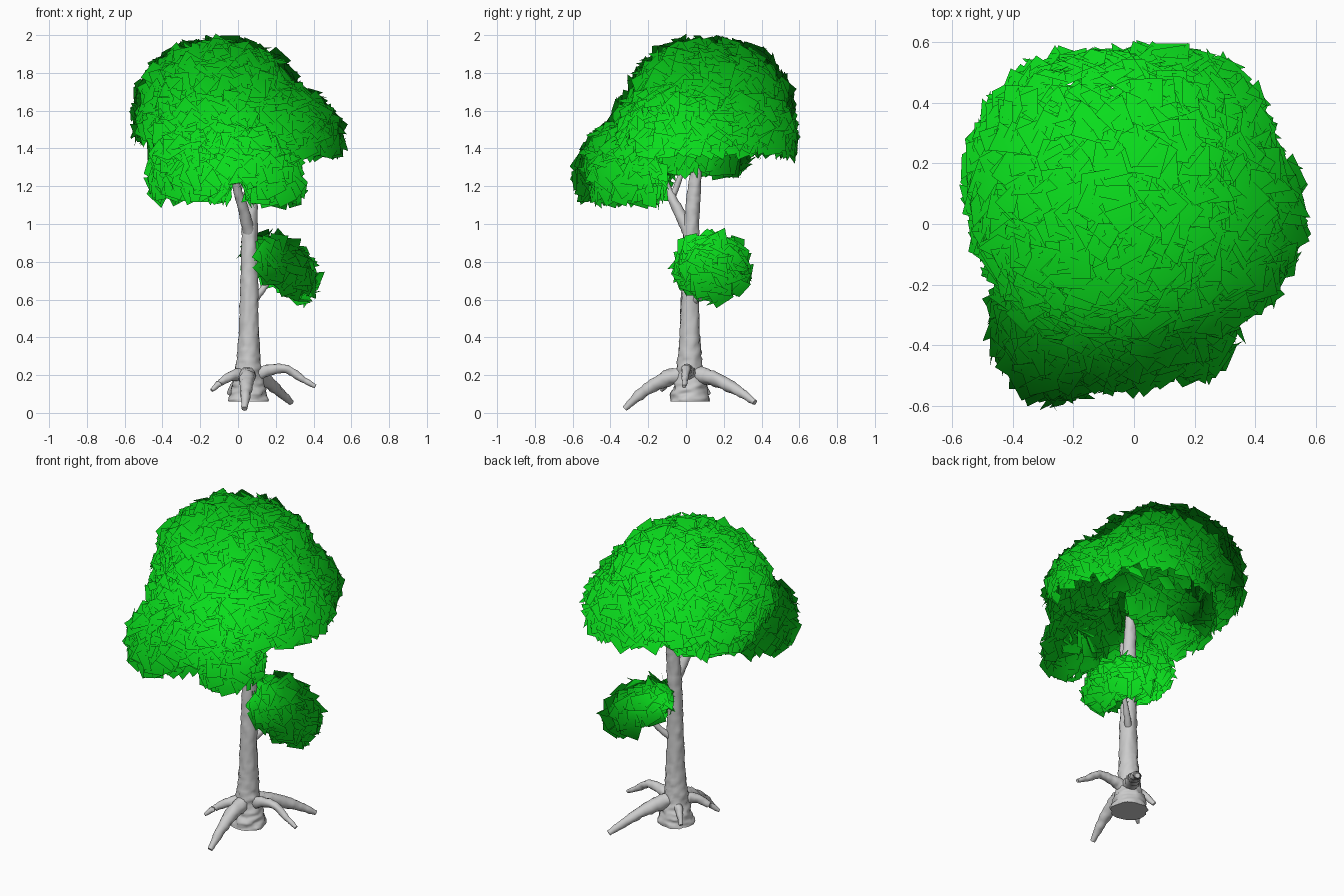
import bpy, bmesh, math, random
from mathutils import Vector, Matrix, noise

if "Cube" in bpy.data.objects:
    bpy.data.objects.remove(bpy.data.objects["Cube"])

random.seed(7)

green = bpy.data.materials.new("leaf_green")
green.diffuse_color = (0.003, 0.72, 0.012, 1)
green.use_nodes = True
green.node_tree.nodes["Principled BSDF"].inputs["Base Color"].default_value = green.diffuse_color


def catmull(a, b, c, d, t):
    return 0.5 * (2 * b + (c - a) * t + (2 * a - 5 * b + 4 * c - d) * t * t
                  + (3 * b - a - 3 * c + d) * t ** 3)


def limb(name, pts, sides=16, steps=8, bump=0.15):
    """Tapered, slightly knobbly tube through (x, y, z, radius) points."""
    p = [Vector(q) for q in pts]
    p = [2 * p[0] - p[1]] + p + [2 * p[-1] - p[-2]]
    path = [catmull(*p[i:i + 4], s / steps) for i in range(len(p) - 3) for s in range(steps)]
    path.append(p[-2])
    bm = bmesh.new()
    rings = []
    for i, q in enumerate(path):
        tan = (path[min(i + 1, len(path) - 1)] - path[max(i - 1, 0)]).xyz.normalized()
        ref = Vector((1, 0, 0)) if abs(tan.x) < 0.7 else Vector((0, 0, 1))
        u = tan.cross(ref).normalized()
        v = tan.cross(u)
        ring = []
        for k in range(sides):
            a = math.tau * k / sides
            off = u * math.cos(a) + v * math.sin(a)
            co = q.xyz + off * q.w
            ring.append(bm.verts.new(co + off * q.w * bump * noise.noise(co * 35)))
        rings.append(ring)
    for r0, r1 in zip(rings, rings[1:]):
        for k in range(sides):
            n = (k + 1) % sides
            bm.faces.new((r0[k], r0[n], r1[n], r1[k]))
    bm.faces.new(rings[0])
    bm.faces.new(rings[-1])
    bmesh.ops.recalc_face_normals(bm, faces=bm.faces)
    for f in bm.faces:
        f.smooth = len(f.verts) == 4
    me = bpy.data.meshes.new(name)
    bm.to_mesh(me)
    bm.free()
    ob = bpy.data.objects.new(name, me)
    bpy.context.collection.objects.link(ob)


# Trunk with flared foot
limb("trunk", [(.055, .022, .06, .104), (.055, .022, .12, .092), (.055, .02, .2, .072),
               (.058, .02, .4, .055), (.06, .022, .7, .046), (.062, .03, 1.0, .041),
               (.068, .045, 1.2, .034), (.078, .062, 1.35, .022)], sides=24, steps=12, bump=.16)

# Roots spreading from the foot
roots = {
    "front": [(.055, .02, .21, .045), (.047, -.09, .185, .042), (.042, -.22, .115, .03), (.035, -.325, .022, .015)],
    "back": [(.07, .04, .21, .045), (.13, .15, .18, .038), (.21, .27, .12, .028), (.28, .365, .055, .015)],
    "left": [(.05, .02, .2, .04), (-.02, -.05, .2, .028), (-.085, -.09, .165, .02), (-.14, -.13, .12, .01)],
    "right": [(.07, .02, .19, .042), (.16, .01, .225, .03), (.26, 0, .23, .023), (.34, -.005, .18, .018), (.41, -.01, .14, .01)],
    "small": [(.05, .03, .2, .035), (-.01, .08, .16, .022), (-.05, .12, .1, .012)],
}
for key, pts in roots.items():
    limb(key + "_root", pts, sides=12, bump=.25)

# Branches
limb("front_branch", [(.062, .025, .94, .034), (.03, -.04, 1.07, .028),
                      (0, -.09, 1.17, .023), (-.04, -.155, 1.31, .014)], sides=12)
limb("forked_twig", [(0, -.075, 1.14, .018), (.01, -.045, 1.21, .016), (.02, -.01, 1.31, .011)], sides=10)
limb("low_branch", [(.06, .025, .57, .024), (.12, .08, .64, .018), (.2, .14, .75, .011)], sides=10)


# Leaf domes: centre, radii, lower cutoff, squareness, tilt about y
canopy = [
    ((-.10, .12, 1.52), (.425, .42, .43), -.12, 2.4, 0),
    ((.17, .02, 1.42), (.36, .37, .32), -.1, 2, 0),
    ((.11, .25, 1.46), (.32, .31, .26), -.25, 2.1, 0),
    ((-.15, .05, 1.42), (.29, .28, .25), -.5, 2, 0),
    ((-.10, -.12, 1.48), (.36, .26, .27), -.3, 2, 0),
]
front = [
    ((-.25, -.33, 1.26), (.2, .225, .23), -.45, 2.1, 0),
    ((.18, -.31, 1.22), (.14, .18, .2), -.4, 2, 0),
    ((-.04, -.31, 1.34), (.26, .21, .19), -.5, 2, 0),
]
low = [((.22, .14, .765), (.2, .18, .13), -.55, 2, 35)]
everything = canopy + front + low


def buried(p, dome):
    c, r, cut, pw, tilt = dome
    q = Matrix.Rotation(math.radians(-tilt), 3, 'Y') @ (p - Vector(c))
    q = Vector((q.x / r[0], q.y / r[1], q.z / r[2]))
    return sum(abs(t) ** pw for t in q) < 0.75 and q.z > cut


def foliage(name, domes, centre, size=.105, density=620):
    """Overlapping square leaf cards spread over the domes, shaded outward from a centre."""
    verts, faces, normals = [], [], []
    for dome in domes:
        c, r, cut, pw, tilt = dome
        rot = Matrix.Rotation(math.radians(tilt), 3, 'Y')
        mean = (r[0] * r[1] + r[1] * r[2] + r[0] * r[2]) / 3
        count = int(4 * math.pi * mean * density)
        for i in range(count):
            # jittered golden spiral
            z = 1 - 2 * (i + .5) / count
            a = i * math.pi * (3 - math.sqrt(5))
            h = math.sqrt(1 - z * z)
            d = Vector((h * math.cos(a), h * math.sin(a), z))
            d += Vector([random.uniform(-.04, .04) for _ in range(3)])
            d /= sum(abs(t) ** pw for t in d) ** (1 / pw)
            if d.z < cut:
                continue
            p = Vector(c) + rot @ Vector([d[j] * r[j] for j in range(3)])
            if any(buried(p, o) for o in everything if o is not dome):
                continue
            n = (rot @ Vector([math.copysign(abs(d[j]) ** (pw - 1), d[j]) / r[j]
                               for j in range(3)])).normalized()
            p += n * random.uniform(-.015, .015)
            shade = (p - Vector(centre)).normalized()
            m = (n + Vector([random.uniform(-.6, .6) for _ in range(3)])).normalized()
            u = Matrix.Rotation(random.uniform(0, math.tau), 3, m) @ m.orthogonal().normalized()
            v = m.cross(u)
            s = size / 2 * random.uniform(.85, 1.15)
            b = len(verts)
            verts += [p + u * s * e + v * s * f for e, f in ((-1, -1), (1, -1), (1, 1), (-1, 1))]
            normals += [(q - Vector(centre)).normalized() for q in verts[-4:]]
            faces.append((b, b + 1, b + 2, b + 3))
    me = bpy.data.meshes.new(name)
    me.from_pydata(verts, [], faces)
    for f in me.polygons:
        f.use_smooth = True
    me.normals_split_custom_set_from_vertices(normals)
    me.materials.append(green)
    ob = bpy.data.objects.new(name, me)
    bpy.context.collection.objects.link(ob)


foliage("main_canopy", canopy, (0, 0, 1.1))
foliage("front_foliage", front, (0, 0, 1.1))
foliage("low_foliage", low, (.0, .1, .78), size=.1)
